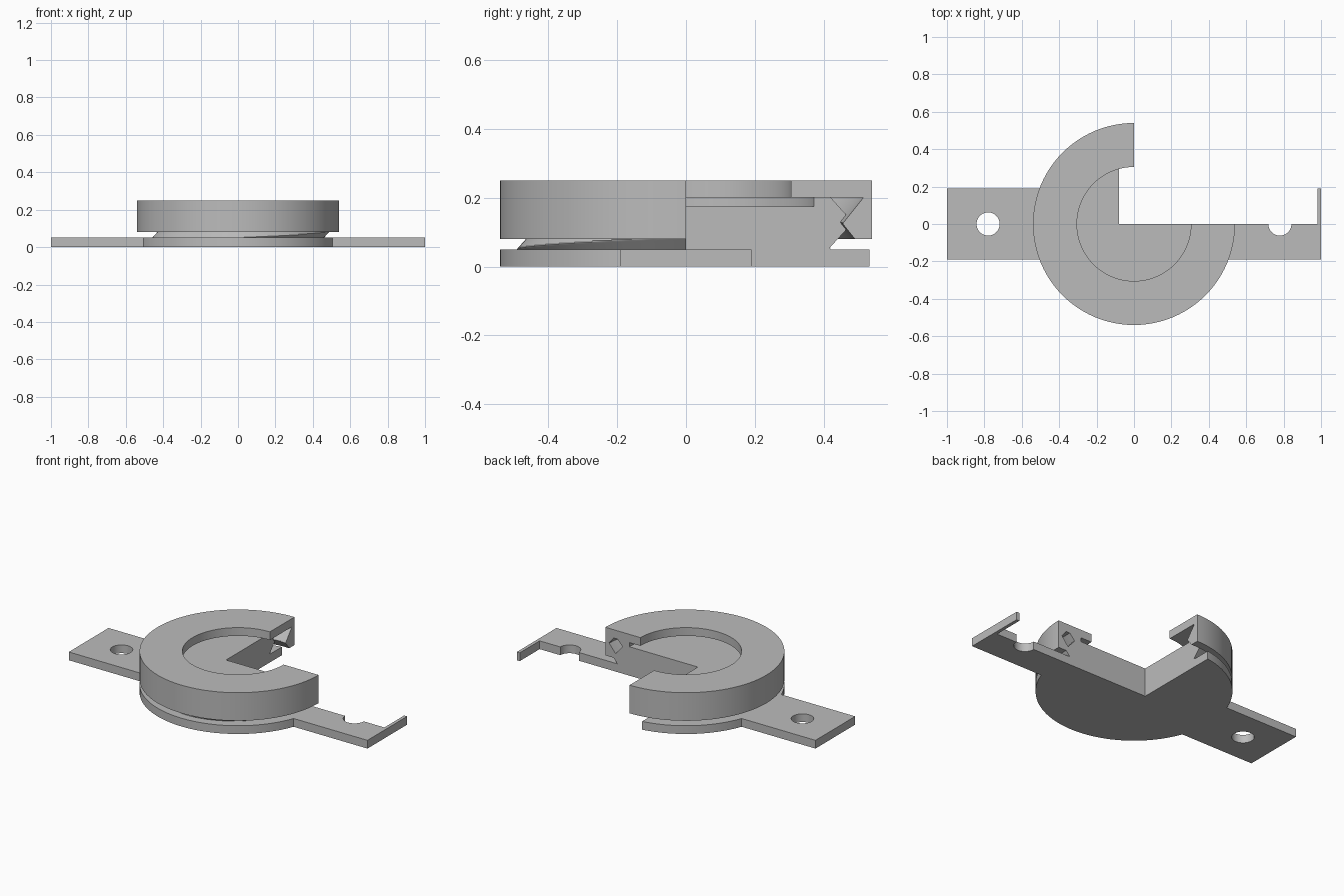
import bpy, bmesh, math
from mathutils import Matrix

if "Cube" in bpy.data.objects:
    bpy.data.objects.remove(bpy.data.objects["Cube"])

STEPS, ROWS, PITCH = 96, 48, 0.15

grey = bpy.data.materials.new("plain grey")
grey.use_nodes = True
grey.diffuse_color = (0.5, 0.5, 0.5, 1)
grey.node_tree.nodes["Principled BSDF"].inputs["Base Color"].default_value = (0.5, 0.5, 0.5, 1)


def finish(name, bm):
    bmesh.ops.recalc_face_normals(bm, faces=bm.faces)
    mesh = bpy.data.meshes.new(name)
    bm.to_mesh(mesh)
    bm.free()
    mesh.materials.append(grey)
    ob = bpy.data.objects.new(name, mesh)
    bpy.context.collection.objects.link(ob)
    return ob


def box(name, x0, x1, y0, y1, z0, z1):
    bm = bmesh.new()
    bmesh.ops.create_cube(bm, size=1)
    for v in bm.verts:
        v.co.x = x1 if v.co.x > 0 else x0
        v.co.y = y1 if v.co.y > 0 else y0
        v.co.z = z1 if v.co.z > 0 else z0
    return finish(name, bm)


def cylinder(name, x, radius):
    bm = bmesh.new()
    bmesh.ops.create_cone(bm, cap_ends=True, segments=48, radius1=radius, radius2=radius,
                          depth=0.4, matrix=Matrix.Translation((x, 0, 0)))
    return finish(name, bm)


def thread(z0, z1, root, crest, angle):
    """Triangular helical thread: list of (radius, z) at one angle."""
    points = []
    for i in range(ROWS + 1):
        z = z0 + (z1 - z0) * i / ROWS
        phase = ((z - 0.087) / PITCH - angle / math.tau) % 1
        points.append((root + (crest - root) * abs(1 - 2 * phase), z))
    return points


def sweep(name, section, start, end, capped):
    """Turn a section that varies with the angle about the z axis."""
    bm = bmesh.new()
    count = round(STEPS * (end - start) / math.tau)
    rings = []
    for i in range(count + 1):
        a = start + (end - start) * i / count
        rings.append([bm.verts.new((r * math.cos(a), r * math.sin(a), z)) for r, z in section(a)])
    n = len(rings[0])
    for p, q in zip(rings, rings[1:]):
        for j in range(n if capped else n - 1):
            k = (j + 1) % n
            bm.faces.new((p[j], p[k], q[k], q[j]))
    if capped:
        bm.faces.new(rings[0])
        bm.faces.new(rings[-1])
    else:
        bmesh.ops.remove_doubles(bm, verts=bm.verts, dist=1e-5)
    return finish(name, bm)


def combine(ob, other, operation):
    mod = ob.modifiers.new(operation, 'BOOLEAN')
    mod.operation, mod.solver, mod.object = operation, 'EXACT', other
    bpy.context.view_layer.objects.active = ob
    bpy.ops.object.modifier_apply(modifier=mod.name)
    bpy.data.objects.remove(other)


# Base disc with threaded plug and shallow recess
def base_section(a):
    return ([(0, 0), (0.54, 0), (0.54, 0.05)] + thread(0.05, 0.2, 0.425, 0.492, a)
            + [(0.38, 0.2), (0.38, 0.175), (0, 0.175)])


base = sweep("threaded_base", base_section, 0, math.tau, False)

# Mounting tabs with screw holes
combine(base, box("tab_bar", -1, 1, -0.19, 0.19, 0, 0.05), 'UNION')
for side in (-1, 1):
    combine(base, cylinder("hole_cutter", side * 0.78, 0.062), 'DIFFERENCE')

# Cutaway corner
combine(base, box("corner_cutter", -0.08, 0.98, 0, 1, -0.5, 0.5), 'DIFFERENCE')


# Screw ring, three quarters of a turn, with inner thread and lip
def ring_section(a):
    return [(0.305, 0.25), (0.54, 0.25), (0.54, 0.08)] + thread(0.08, 0.2, 0.515, 0.455, a) + [(0.305, 0.2)]


ring = sweep("screw_ring", ring_section, math.pi / 2, math.tau, True)

for ob in (base, ring):
    bpy.ops.object.select_all(action='DESELECT')
    ob.select_set(True)
    bpy.context.view_layer.objects.active = ob
    bpy.ops.object.shade_smooth_by_angle(angle=math.radians(30))
